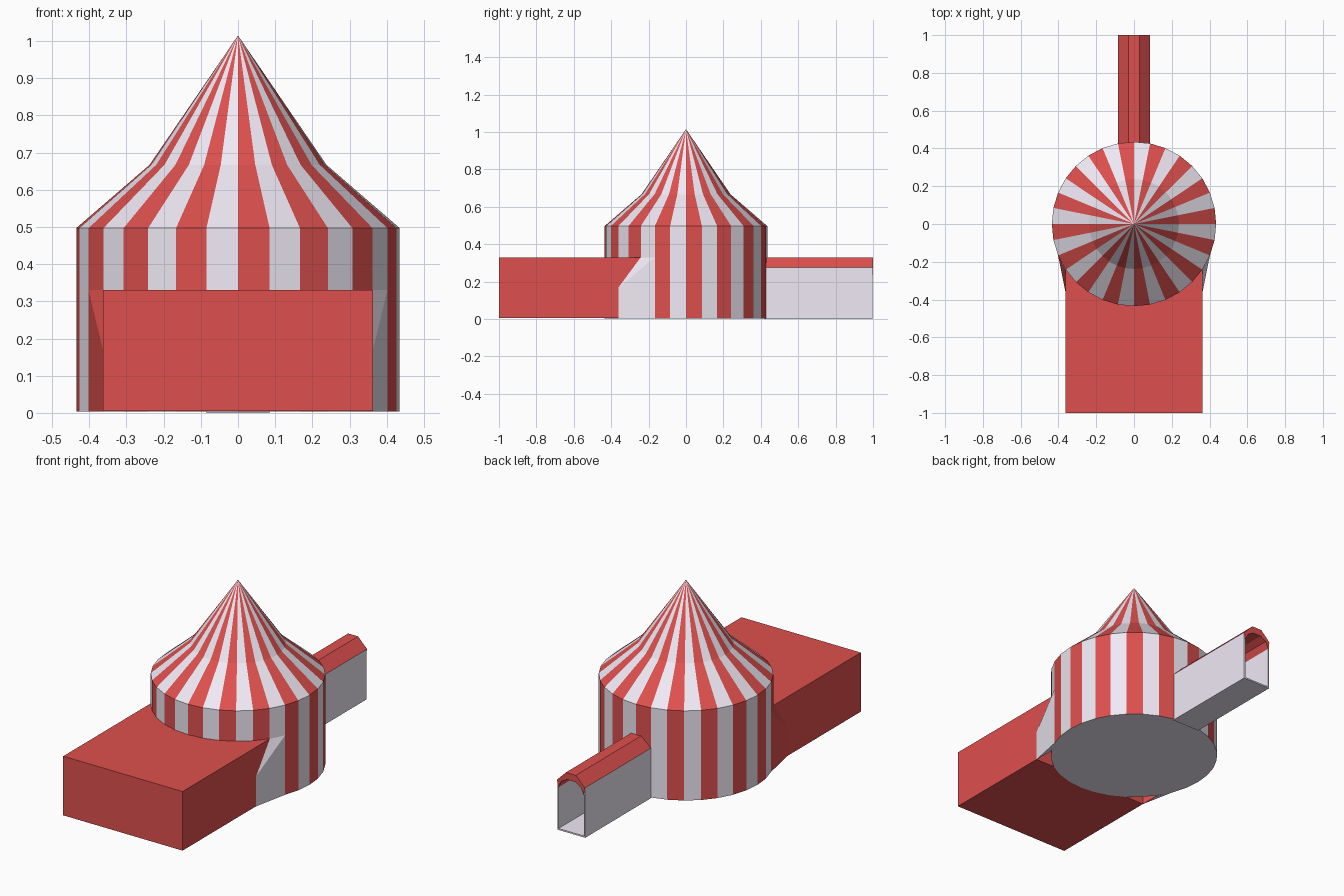
import bpy, bmesh
from math import sin, cos, pi

if "Cube" in bpy.data.objects:
    bpy.data.objects.remove(bpy.data.objects["Cube"])


def material(name, rgb):
    m = bpy.data.materials.new(name)
    m.diffuse_color = (*rgb, 1)
    m.use_nodes = True
    m.node_tree.nodes["Principled BSDF"].inputs["Base Color"].default_value = m.diffuse_color
    return m


RED = material("red_canvas", (0.73, 0.08, 0.075))
WHITE = material("white_canvas", (0.87, 0.82, 0.91))


def finish(name, bm, mats):
    bmesh.ops.recalc_face_normals(bm, faces=bm.faces[:])
    me = bpy.data.meshes.new(name)
    bm.to_mesh(me)
    bm.free()
    for m in mats:
        me.materials.append(m)
    ob = bpy.data.objects.new(name, me)
    bpy.context.collection.objects.link(ob)
    return ob


def prism(name, profile, place, start, end, mat):
    """Sweep a closed 2D profile between two positions on the third axis."""
    bm = bmesh.new()
    a, b = [[bm.verts.new(place(p, t)) for p in profile] for t in (start, end)]
    bm.faces.new(a)
    bm.faces.new(b)
    n = len(profile)
    for i in range(n):
        j = (i + 1) % n
        bm.faces.new((a[i], a[j], b[j], b[i]))
    return finish(name, bm, [mat])


SIDES, R, BASE = 32, 0.435, 0.004


def striped_shell(name, rings, apex=None, floor=False):
    """Revolved panels, alternating red and white around the axis."""
    bm = bmesh.new()
    loops = [[bm.verts.new((r * cos(2 * pi * i / SIDES), r * sin(2 * pi * i / SIDES), z))
              for i in range(SIDES)] for r, z in rings]
    tip = bm.verts.new((0, 0, apex)) if apex else None
    for i in range(SIDES):
        j = (i + 1) % SIDES
        for lo, hi in zip(loops, loops[1:]):
            bm.faces.new((lo[i], lo[j], hi[j], hi[i])).material_index = i % 2
        if tip:
            top = loops[-1]
            bm.faces.new((top[i], top[j], tip)).material_index = i % 2
    if floor:
        bm.faces.new(loops[0]).material_index = 1
    return finish(name, bm, [RED, WHITE])


# Round tent: wall and two-pitch roof
striped_shell("tent_wall", [(R, BASE), (R, 0.497)], floor=True)
striped_shell("tent_roof", [(R, 0.497), (0.238, 0.667)], apex=1.015)

# Wide front hall, cut back where it meets the tent
prism("front_hall",
      [(-1, 0.005), (-1, 0.33), (-0.242, 0.33), (-0.36, 0.17), (-0.36, 0.005)],
      lambda p, x: (x, p[0], p[1]), -0.363, 0.363, RED)

# Wall flaps flaring from the tent to the hall sides
for side, s, mat in (("right", 1, WHITE), ("left", -1, RED)):
    bm = bmesh.new()
    a0, a1, a2, f0, f1, b0, b2 = [bm.verts.new((s * x, y, z)) for x, y, z in (
        (0.402, -0.166, BASE), (0.402, -0.166, 0.17), (0.402, -0.166, 0.33),
        (0.363, -0.36, BASE), (0.363, -0.36, 0.17),
        (0.362, -0.242, BASE), (0.363, -0.242, 0.33))]
    for f in ((a0, f0, f1, a1), (a1, f1, a2), (f1, b2, a2), (a0, b0, f0)):
        bm.faces.new(f)
    bm.faces.ensure_lookup_table()
    bm.faces[3].material_index = 1
    finish("wall_flap_" + side, bm, [mat, WHITE])


# Narrow rear tunnel: thin white trough with a thick red arched roof
def along_y(p, y):
    return (p[0], y, p[1])


prism("tunnel_walls",
      [(-0.085, 0.275), (-0.085, 0), (0.085, 0), (0.085, 0.275),
       (0.077, 0.275), (0.077, 0.008), (-0.077, 0.008), (-0.077, 0.275)],
      along_y, 0.42, 0.997, WHITE)
prism("tunnel_roof",
      [(0.085, 0.275), (0.03, 0.33), (-0.03, 0.33), (-0.085, 0.275), (-0.085, 0.235),
       (-0.077, 0.235), (-0.06, 0.272), (-0.025, 0.292), (0.025, 0.292),
       (0.06, 0.272), (0.077, 0.235), (0.085, 0.235)][:4]
      + [(-0.077, 0.235), (-0.06, 0.272), (-0.025, 0.292),
         (0.025, 0.292), (0.06, 0.272), (0.077, 0.235)],
      along_y, 0.42, 1.0, RED)
